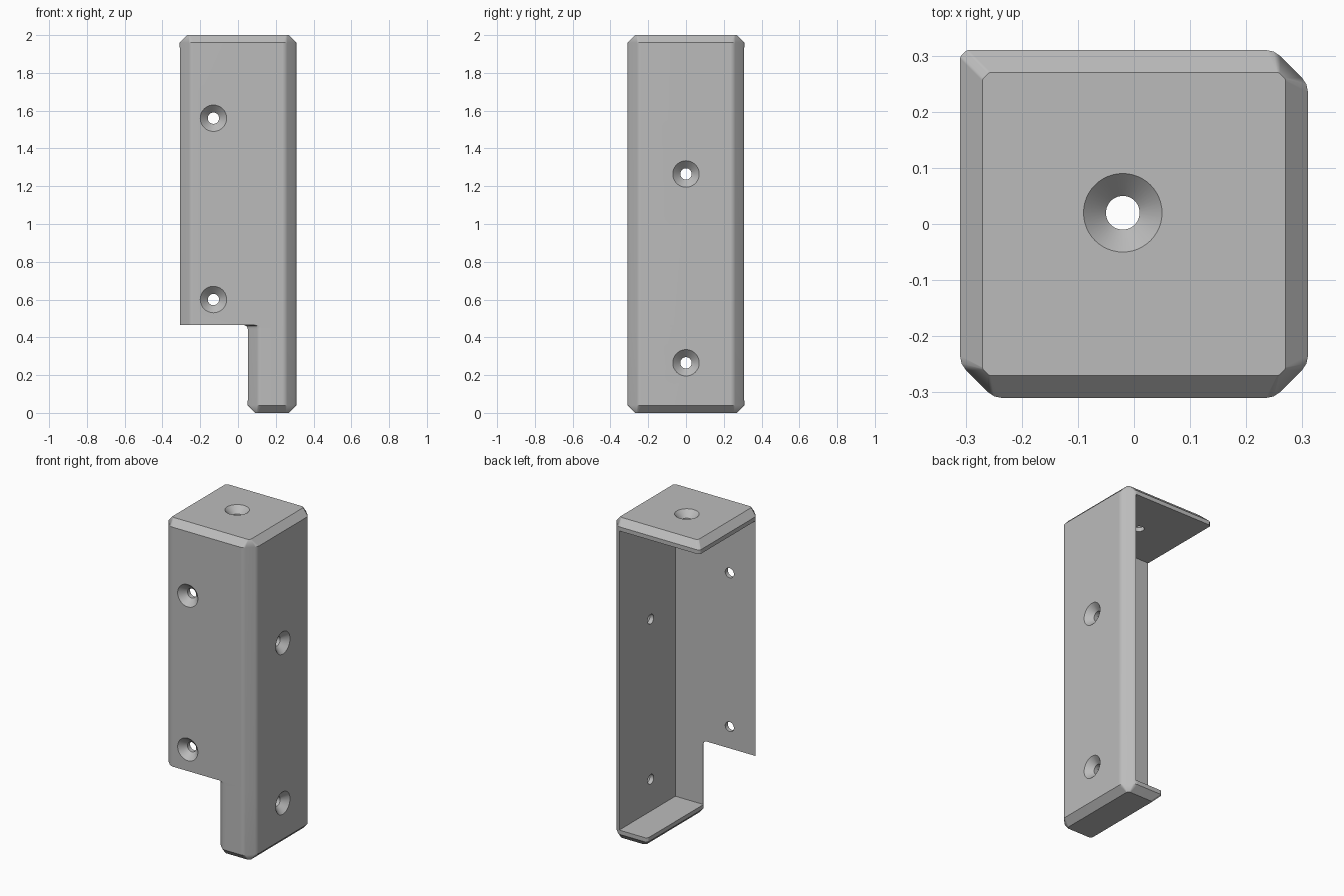
import bpy, bmesh, math
from mathutils import Vector, Matrix

cube = bpy.data.objects.get("Cube")
if cube:
    bpy.data.objects.remove(cube, do_unlink=True)

HALF = 0.31      # half of the outer width
WALL = 0.066     # wall thickness
EDGE = 0.04      # bevel at top and bottom
CHAMFER = 0.06   # bevel of the upright corners
NOTCH_X, NOTCH_Z = 0.05, 0.465

grey = bpy.data.materials.new("plain grey")
grey.use_nodes = True
grey.diffuse_color = (0.5, 0.5, 0.5, 1)
grey.node_tree.nodes["Principled BSDF"].inputs["Base Color"].default_value = (0.5, 0.5, 0.5, 1)


def loft(name, rings):
    """Closed solid through rings that have equal point counts."""
    bm = bmesh.new()
    loops = [[bm.verts.new(p) for p in ring] for ring in rings]
    for low, high in zip(loops, loops[1:]):
        for i in range(len(low)):
            j = (i + 1) % len(low)
            bm.faces.new((low[i], low[j], high[j], high[i]))
    bm.faces.new(loops[0][::-1])
    bm.faces.new(loops[-1])
    bmesh.ops.recalc_face_normals(bm, faces=bm.faces[:])
    mesh = bpy.data.meshes.new(name)
    bm.to_mesh(mesh)
    bm.free()
    mesh.materials.append(grey)
    obj = bpy.data.objects.new(name, mesh)
    bpy.context.collection.objects.link(obj)
    return obj


def footprint(z, x0=-HALF, inset=0.0, chamfer=CHAMFER):
    """Rectangle with three chamfered corners, a tight back corner, soft edges."""
    left, right, low, high = x0 + inset, HALF - inset, -HALF + inset, HALF - inset
    corners = [Vector(c) for c in ((left, low), (right, low), (right, high), (left, high))]
    cuts = [chamfer] * 3 + [0.012]
    sharp = []
    for i, (corner, cut) in enumerate(zip(corners, cuts)):
        for other in (corners[i - 1], corners[(i + 1) % 4]):
            sharp.append((corner + (other - corner).normalized() * cut, cut * 0.25))
    ring = []
    for i, (p, soft) in enumerate(sharp):
        a = p + (sharp[i - 1][0] - p).normalized() * soft
        b = p + (sharp[(i + 1) % len(sharp)][0] - p).normalized() * soft
        ring += [(q.x, q.y, z) for q in (a, (a + 2 * p + b) / 4, b)]
    return ring


def box(name, low, high):
    (x0, y0, z0), (x1, y1, z1) = low, high
    return loft(name, [[(x0, y0, z), (x1, y0, z), (x1, y1, z), (x0, y1, z)] for z in (z0, z1)])


def countersink(name, place, outward):
    """Cone and bore cutter that enters a wall against the outward direction."""
    rings = []
    for radius, height in ((0.08, 0.01), (0.03, -0.04), (0.03, -0.12)):
        turn = [2 * math.pi * i / 48 for i in range(48)]
        rings.append([(radius * math.cos(t), radius * math.sin(t), height) for t in turn])
    cutter = loft(name, rings)
    spin = Vector(outward).to_track_quat('Z', 'Y').to_matrix().to_4x4()
    cutter.data.transform(Matrix.Translation(place) @ spin)
    return cutter


def combine(target, tool, operation):
    mod = target.modifiers.new(operation.lower(), 'BOOLEAN')
    mod.operation, mod.solver, mod.object = operation, 'EXACT', tool
    bpy.context.view_layer.objects.active = target
    bpy.ops.object.modifier_apply(modifier=mod.name)
    bpy.data.objects.remove(tool, do_unlink=True)


# Upper body, with a bevelled top
bracket = loft("corner_bracket", [
    footprint(NOTCH_Z),
    footprint(2 - EDGE),
    footprint(2, inset=EDGE, chamfer=0.012),
])

# Narrow leg beside the notch, with a bevelled foot and a filleted inner corner
leg = loft("narrow_leg", [
    footprint(0, NOTCH_X, EDGE, 0.012),
    footprint(EDGE, NOTCH_X),
    footprint(NOTCH_Z - 0.02, NOTCH_X),
    footprint(NOTCH_Z - 0.006, NOTCH_X - 0.006),
    footprint(NOTCH_Z, NOTCH_X - 0.02),
])
combine(bracket, leg, 'UNION')

# Hollow inside, open to the back and the right
cavity = box("cavity_cutter", (-1, -HALF + WALL, WALL), (HALF - WALL, 1, 2 - WALL))
combine(bracket, cavity, 'DIFFERENCE')

# Countersunk screw holes
holes = [((-0.02, 0.02, 2), (0, 0, 1))]
holes += [((-0.13, -HALF, z), (0, -1, 0)) for z in (0.6, 1.56)]
holes += [((HALF, 0, z), (1, 0, 0)) for z in (0.265, 1.265)]
for place, outward in holes:
    combine(bracket, countersink("screw_cutter", place, outward), 'DIFFERENCE')

# Smooth shading with flat main faces
bpy.ops.object.select_all(action='DESELECT')
bracket.select_set(True)
bpy.context.view_layer.objects.active = bracket
bpy.ops.object.shade_smooth_by_angle(angle=math.radians(30))
normals = bracket.modifiers.new("flat_faces", 'WEIGHTED_NORMAL')
normals.keep_sharp = True
